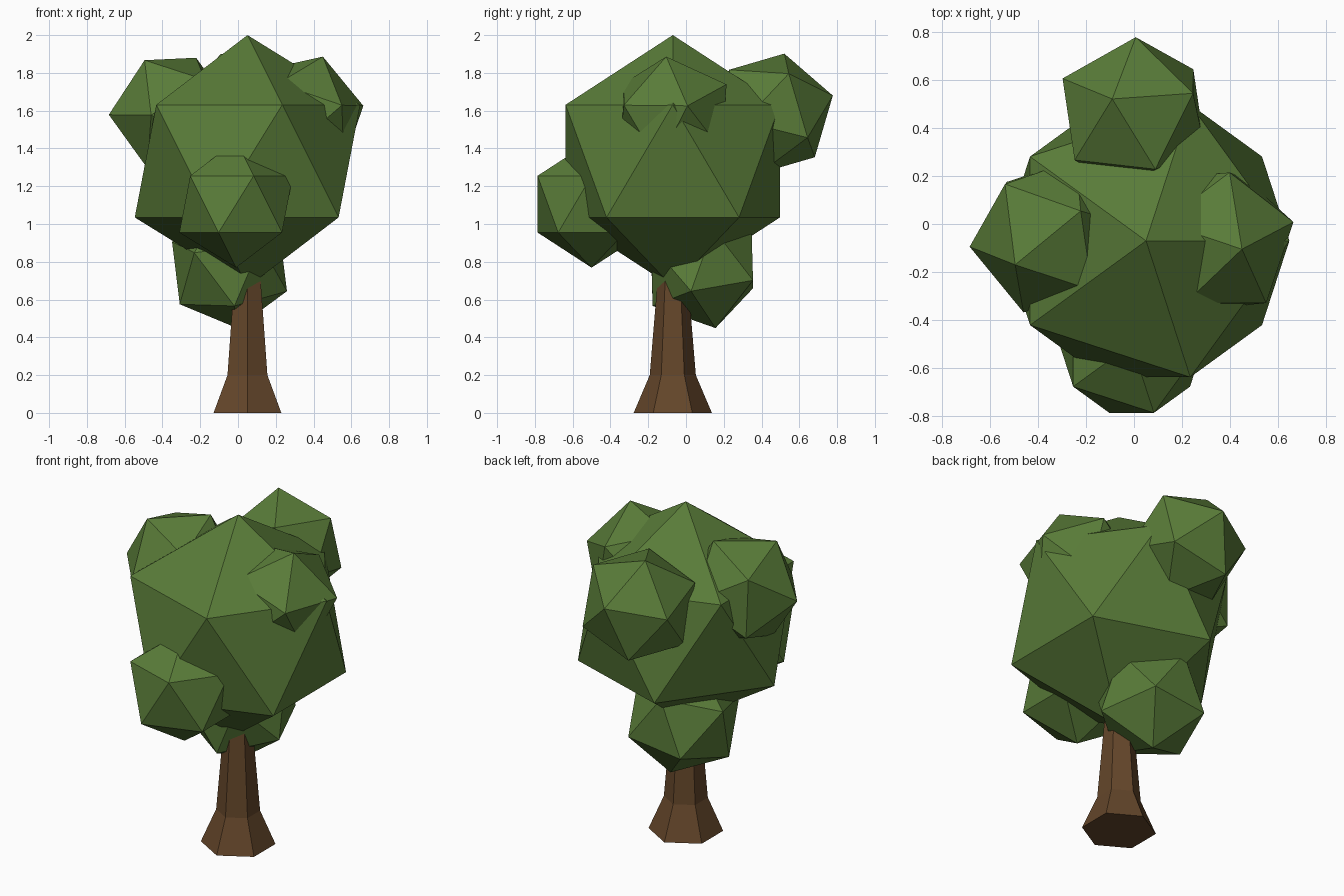
import bpy
import bmesh
from math import sin, cos, pi
from mathutils import Vector, Matrix

if "Cube" in bpy.data.objects:
    bpy.data.objects.remove(bpy.data.objects["Cube"])


def material(name, color):
    mat = bpy.data.materials.new(name)
    mat.diffuse_color = color
    mat.use_nodes = True
    mat.node_tree.nodes["Principled BSDF"].inputs["Base Color"].default_value = mat.diffuse_color
    return mat


def add_object(name, bm, mat):
    bmesh.ops.recalc_face_normals(bm, faces=bm.faces[:])
    mesh = bpy.data.meshes.new(name)
    bm.to_mesh(mesh)
    bm.free()
    mesh.materials.append(mat)
    obj = bpy.data.objects.new(name, mesh)
    bpy.context.collection.objects.link(obj)
    return obj


def leaf_clump(name, centre, radius, pole=(0, 0, 1), corner=(1, 0, 0)):
    """Icosahedron with one corner along pole and a neighbouring one towards corner."""
    z = Vector(pole).normalized()
    y = z.cross(Vector(corner)).normalized()
    x = y.cross(z)
    turn = Matrix((x, y, z)).transposed().to_4x4()
    bm = bmesh.new()
    bmesh.ops.create_icosphere(bm, subdivisions=1, radius=radius,
                               matrix=Matrix.Translation(centre) @ turn)
    return add_object(name, bm, leaves)


leaves = material("leaf_green", (0.10, 0.20, 0.04, 1))
bark = material("bark_brown", (0.127, 0.061, 0.023, 1))

# Six-sided trunk with a flared foot
bm = bmesh.new()
rings = []
for z, r in [(0, 0.207), (0.2, 0.122), (0.95, 0.06)]:
    rings.append([bm.verts.new((0.05 + r * cos(pi / 2 + i * pi / 3),
                                -0.07 + r * sin(pi / 2 + i * pi / 3), z))
                  for i in range(6)])
for low, high in zip(rings, rings[1:]):
    for i in range(6):
        j = (i + 1) % 6
        bm.faces.new((low[i], low[j], high[j], high[i]))
bm.faces.new(rings[0])
bm.faces.new(rings[-1])
add_object("trunk", bm, bark)

# Main crown
leaf_clump("crown", (0.05, -0.07, 1.333), 0.667)

# Smaller clumps around the crown, each tilted its own way
leaf_clump("front_clump", (-0.01, -0.50, 1.105), 0.336)
leaf_clump("back_upper_clump", (0.0, 0.455, 1.585), 0.336,
           (-0.09, 0.065, 0.315), (0.005, 0.33, 0.105))
leaf_clump("left_clump", (-0.351, -0.05, 1.588), 0.336,
           (-0.144, -0.12, 0.28), (-0.185, 0.216, 0.177))
leaf_clump("right_clump", (0.34, -0.071, 1.568), 0.338,
           (0.11, -0.034, 0.32), (0.325, 0.081, 0.05))
leaf_clump("back_lower_clump", (-0.045, 0.085, 0.775), 0.336,
           (0.039, 0.07, -0.32), (0.309, -0.06, -0.13))
